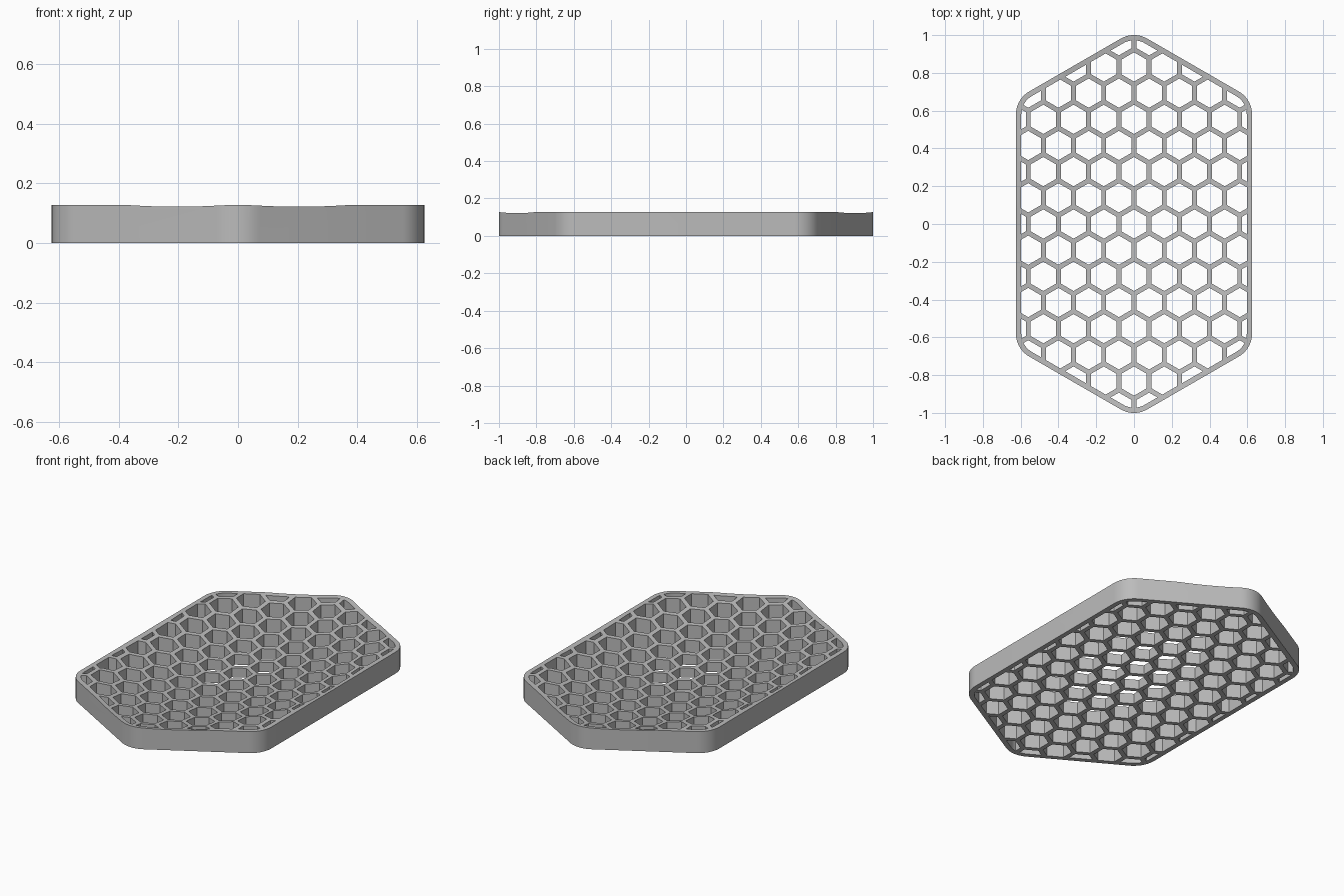
import bpy, bmesh
from math import pi, sin, cos, tan, radians, sqrt
from mathutils import Vector

if "Cube" in bpy.data.objects:
    bpy.data.objects.remove(bpy.data.objects["Cube"])

HEIGHT, CENTRE_HEIGHT = 0.127, 0.055
HALF_WIDTH, APEX, CORNER = 0.625, 1.022, 0.14
RIM, WEB, PITCH = 0.028, 0.026, 0.16
DISH_X, DISH_Y = 0.628, 1.0

grey = bpy.data.materials.new("grey")
grey.use_nodes = True
colour = (0.5, 0.5, 0.5, 1)
grey.diffuse_color = colour
grey.node_tree.nodes["Principled BSDF"].inputs["Base Color"].default_value = colour


def outline(inset, steps=10):
    """Rounded long hexagon, counter-clockwise."""
    shoulder = APEX - HALF_WIDTH * tan(radians(30))
    reach = CORNER / cos(radians(30))
    corners = [(HALF_WIDTH, shoulder, 30), (0, APEX, 90), (-HALF_WIDTH, shoulder, 150),
               (-HALF_WIDTH, -shoulder, 210), (0, -APEX, 270), (HALF_WIDTH, -shoulder, 330)]
    points = []
    for x, y, angle in corners:
        mid = radians(angle)
        cx, cy = x - reach * cos(mid), y - reach * sin(mid)
        for i in range(steps + 1):
            a = mid + radians(60) * (i / steps - 0.5)
            r = CORNER - inset
            points.append(Vector((cx + r * cos(a), cy + r * sin(a), 0)))
    return points


def extrude_up(bm, distance):
    """Turn flat faces into closed prisms."""
    result = bmesh.ops.extrude_face_region(bm, geom=bm.faces[:], use_keep_orig=True)
    moved = [v for v in result["geom"] if isinstance(v, bmesh.types.BMVert)]
    bmesh.ops.translate(bm, verts=moved, vec=(0, 0, distance))
    bmesh.ops.recalc_face_normals(bm, faces=bm.faces[:])


def make_object(name, bm):
    mesh = bpy.data.meshes.new(name)
    bm.to_mesh(mesh)
    bm.free()
    mesh.materials.append(grey)
    obj = bpy.data.objects.new(name, mesh)
    bpy.context.collection.objects.link(obj)
    return obj


# Solid slab
bm = bmesh.new()
bm.faces.new([bm.verts.new(p) for p in outline(0)])
extrude_up(bm, HEIGHT)
tray = make_object("honeycomb_tray", bm)

# Bowl that hollows the top
bm = bmesh.new()
SEGMENTS, RINGS = 96, 20
bottom = bm.verts.new((0, 0, CENTRE_HEIGHT))
rings = []
for j in range(1, RINGS + 1):
    r = 1.3 * j / RINGS
    z = CENTRE_HEIGHT + (HEIGHT - CENTRE_HEIGHT) * r * r
    rings.append([bm.verts.new((DISH_X * r * cos(2 * pi * i / SEGMENTS),
                                DISH_Y * r * sin(2 * pi * i / SEGMENTS), z))
                  for i in range(SEGMENTS)])
for i in range(SEGMENTS):
    k = (i + 1) % SEGMENTS
    bm.faces.new((bottom, rings[0][i], rings[0][k]))
    for low, high in zip(rings, rings[1:]):
        bm.faces.new((low[i], high[i], high[k], low[k]))
bm.faces.new(rings[-1])
bmesh.ops.recalc_face_normals(bm, faces=bm.faces[:])
bowl = make_object("dish_cutter", bm)

# Hexagonal cells, trimmed to the inside of the rim
bm = bmesh.new()
radius = (PITCH - WEB) / sqrt(3)
for row in range(-8, 9):
    for column in range(-5, 6):
        x = (column + 0.5 * (row % 2)) * PITCH
        y = row * PITCH * sqrt(3) / 2
        bm.faces.new([bm.verts.new((x + radius * cos(a), y + radius * sin(a), 0))
                      for a in (radians(30 + 60 * i) for i in range(6))])
inner = outline(RIM)
for p, q in zip(inner, inner[1:] + inner[:1]):
    edge = q - p
    bmesh.ops.bisect_plane(bm, geom=bm.verts[:] + bm.edges[:] + bm.faces[:], dist=1e-6,
                           plane_co=p, plane_no=(edge.y, -edge.x, 0), clear_outer=True)
slivers = [f for f in bm.faces if f.calc_area() < 0.0002]
bmesh.ops.delete(bm, geom=slivers, context='FACES')
bmesh.ops.translate(bm, verts=bm.verts[:], vec=(0, 0, -0.1))
extrude_up(bm, 0.4)
cells = make_object("cell_cutter", bm)

# Cut the bowl and the cells out of the slab
bpy.context.view_layer.objects.active = tray
tray.select_set(True)
for cutter in (bowl, cells):
    cutter.hide_render = True
    cut = tray.modifiers.new(cutter.name, 'BOOLEAN')
    cut.operation = 'DIFFERENCE'
    cut.solver = 'EXACT'
    cut.object = cutter
    bpy.ops.object.modifier_apply(modifier=cut.name)
    bpy.data.objects.remove(cutter)
bpy.ops.object.shade_smooth_by_angle(angle=radians(25))
